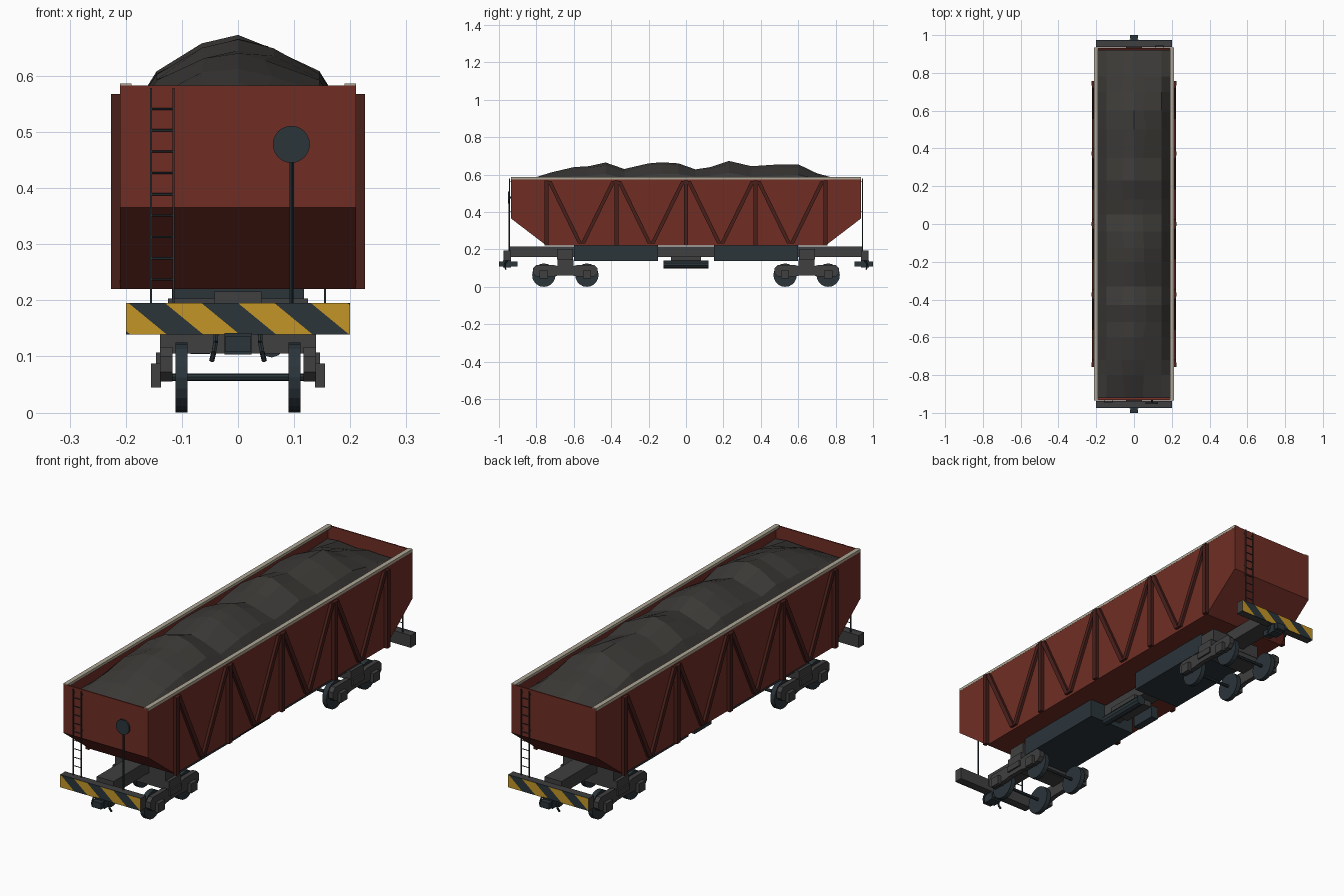
import bpy, bmesh, math, random
from mathutils import Vector, Matrix

if "Cube" in bpy.data.objects:
    bpy.data.objects.remove(bpy.data.objects["Cube"])

random.seed(4)

def mat(name, r, g, b):
    m = bpy.data.materials.new(name)
    m.diffuse_color = (r, g, b, 1)
    m.use_nodes = True
    m.node_tree.nodes["Principled BSDF"].inputs["Base Color"].default_value = m.diffuse_color
    return m

RED = mat("oxide_red", .16, .027, .018)
DARK_RED = mat("dark_red", .065, .014, .011)
STEEL = mat("blue_steel", .024, .035, .042)
GREY = mat("frame_grey", .05, .05, .05)
COAL = mat("coal_black", .045, .042, .038)
RIM = mat("worn_rim", .42, .38, .30)
YELLOW = mat("warning_yellow", .55, .30, .02)

def finish(name, bm, *mats):
    me = bpy.data.meshes.new(name)
    bmesh.ops.recalc_face_normals(bm, faces=bm.faces)
    bm.to_mesh(me)
    bm.free()
    for m in mats:
        me.materials.append(m)
    ob = bpy.data.objects.new(name, me)
    bpy.context.collection.objects.link(ob)
    return ob

def box(name, lo, hi, m):
    lo, hi = Vector(lo), Vector(hi)
    bm = bmesh.new()
    size = Vector([abs(v) for v in hi - lo])
    bmesh.ops.create_cube(bm, size=1, matrix=Matrix.Translation((lo + hi) / 2) @ Matrix.Diagonal((*size, 1)))
    return finish(name, bm, m)

def rod(name, a, b, r, m, sides=8):
    a, b = Vector(a), Vector(b)
    bm = bmesh.new()
    rot = (b - a).to_track_quat('Z', 'Y').to_matrix().to_4x4()
    bmesh.ops.create_cone(bm, cap_ends=True, segments=sides, radius1=r, radius2=r, depth=(b - a).length,
                          matrix=Matrix.Translation((a + b) / 2) @ rot)
    return finish(name, bm, m)

def prism(name, profile, x0, x1, m, open_face=None):
    # (y, z) profile extruded along x; open_face = index of an edge left open
    bm = bmesh.new()
    a = [bm.verts.new((x0, y, z)) for y, z in profile]
    b = [bm.verts.new((x1, y, z)) for y, z in profile]
    bm.faces.new(a)
    bm.faces.new(b[::-1])
    n = len(profile)
    for i in range(n):
        if i != open_face:
            j = (i + 1) % n
            bm.faces.new((a[i], b[i], b[j], a[j]))
    return finish(name, bm, m)

# Open hopper body with sloped ends
body = prism("hopper_body", [(-.935, .583), (-.935, .365), (-.745, .22), (.745, .22), (.935, .365), (.935, .583)],
             -.21, .21, RED, open_face=5)
sol = body.modifiers.new("wall", 'SOLIDIFY')
sol.thickness = .008
sol.offset = -1

# Side rim, vertical posts and diagonal braces
for s in (1, -1):
    box("side_rim", (s * .19, -.935, .574), (s * .2105, .935, .586), RIM)
    for i in range(5):
        y = -.745 + i * .3725
        box("side_post", (s * .209, y - .011, .22), (s * .226, y + .011, .568), DARK_RED)
        if i < 4:
            mid = y + .186
            for d in (1, -1):
                top = mid - d * .172
                bot = mid - d * .008
                prism("side_brace", [(top - .011, .567), (top + .011, .567), (bot + .011, .232), (bot - .011, .232)],
                      s * .209, s * .222, DARK_RED)

# Coal heap: lofted cross-sections following an uneven ridge
ridge = [(-.92, .53), (-.8, .587), (-.72, .612), (-.6, .64), (-.52, .645), (-.43, .665), (-.33, .63), (-.2, .66),
         (-.13, .666), (-.04, .66), (.05, .628), (.13, .64), (.23, .673), (.35, .645), (.5, .655), (.6, .655),
         (.7, .607), (.78, .585), (.92, .53)]
section = [(-.202, -.1), (-.145, .56), (-.06, .885), (0, 1), (.06, .885), (.145, .56), (.202, -.1)]
bm = bmesh.new()
rows = []
for y, top in ridge:
    row = []
    for x, f in section:
        k = random.uniform(.75, 1.1) if abs(x) < .1 else 1
        j = random.uniform(-.006, .006) if 0 < abs(x) < .2 else 0
        row.append(bm.verts.new((x * k, y, .528 + (top - .528) * f + j)))
    rows.append(row)
for r, q in zip(rows, rows[1:]):
    for i in range(len(section) - 1):
        bm.faces.new((r[i], r[i + 1], q[i + 1], q[i]))
finish("coal_heap", bm, COAL)

# Underframe: centre sill, discharge boxes, air tank
box("centre_sill", (-.042, -.94, .16), (.042, .94, .216), GREY)
for s in (1, -1):
    box("discharge_box", (-.118, s * .15, .137), (.118, s * .6, .222), STEEL)
    box("body_bolster", (-.125, s * .605, .145), (.125, s * .69, .203), GREY)
rod("air_tank", (.06, -.12, .12), (.06, .12, .12), .022, STEEL, 10)
box("valve_box", (-.085, -.06, .104), (-.05, .06, .16), STEEL)
box("tank_bracket", (-.03, -.08, .135), (.065, .08, .165), GREY)

# Bogies
for c in (-.645, .645):
    box("bogie_bolster", (-.139, c - .043, .105), (.139, c + .043, .146), GREY)
    for dy in (-.115, .115):
        y = c + dy
        rod("axle", (-.145, y, .063), (.145, y, .063), .007, STEEL)
        for s in (1, -1):
            rod("wheel", (s * .09, y, .0625), (s * .111, y, .0625), .0625, STEEL, 20)
            box("axle_box", (s * .137, y - .022, .045), (s * .155, y + .022, .087), GREY)
    half = [(.04, .06), (.065, .055), (.155, .055), (.172, .072), (.172, .1), (.155, .117), (.065, .117), (.045, .112)]
    outline = [(c + y, z) for y, z in half] + [(c - y, z) for y, z in half[::-1]]
    for s in (1, -1):
        prism("bogie_side_frame", outline, s * .117, s * .139, GREY)
        box("spring_nest", (s * .137, c - .04, .08), (s * .146, c + .04, .107), GREY)

# End fittings, repeated by a half turn (written for the front)
for s in (1, -1):
    def P(x, y, z):
        return (s * x, s * y, z)
    box("end_beam", P(-.2, -.97, .14), P(.2, -.936, .195), GREY)

    # Striped warning plate, cut by slanted planes
    bm = bmesh.new()
    bmesh.ops.create_cube(bm, size=1, matrix=Matrix.Translation((0, -.9715, .1675)) @ Matrix.Diagonal((.4, .006, .056, 1)))
    slope = .067 / .055
    normal = Vector((1, 0, slope))
    for k in range(-1, 8):
        bmesh.ops.bisect_plane(bm, geom=bm.verts[:] + bm.edges[:] + bm.faces[:],
                               plane_co=(-.26 + .065 * k, 0, .195), plane_no=normal)
    for f in bm.faces:
        p = f.calc_center_median()
        u = p.x - (.195 - p.z) * slope + .26
        if p.y < -.974 and math.floor(u / .065) % 2 == 0:
            f.material_index = 1
    plate = finish("warning_plate", bm, STEEL, YELLOW)
    if s < 0:
        plate.rotation_euler.z = math.pi

    # Coupler and brake hoses
    box("coupler_shank", P(-.018, -.985, .11), P(.018, -.9, .136), STEEL)
    box("coupler_block", P(-.024, -.978, .103), P(.024, -.935, .142), STEEL)
    box("coupler_head", P(-.022, -1.0, .108), P(.022, -.982, .136), STEEL)
    for d in (1, -1):
        pts = [(d * .039, -.955, .142), (d * .040, -.968, .125), (d * .043, -.97, .108), (d * .047, -.962, .092)]
        for a, b in zip(pts, pts[1:]):
            rod("brake_hose", P(*a), P(*b), .0045, STEEL, 6)

    # Ladder
    for x in (-.155, -.115):
        box("ladder_rail", P(x - .002, -.947, .195), P(x + .002, -.942, .578), STEEL)
    for i in range(9):
        z = .237 + i * .038
        rod("ladder_rung", P(-.155, -.944, z), P(-.115, -.944, z), .002, STEEL, 6)
    for z in (.4, .56):
        for x in (-.155, -.115):
            box("ladder_bracket", P(x - .002, -.944, z), P(x + .002, -.93, z + .004), STEEL)

# Hand brake at the front only
rod("brake_post", (.095, -.945, .19), (.095, -.945, .478), .0035, STEEL)
rod("brake_wheel", (.095, -.953, .478), (.095, -.945, .478), .033, STEEL, 24)
rod("brake_wheel_bracket", (.095, -.946, .478), (.095, -.93, .478), .005, STEEL)
